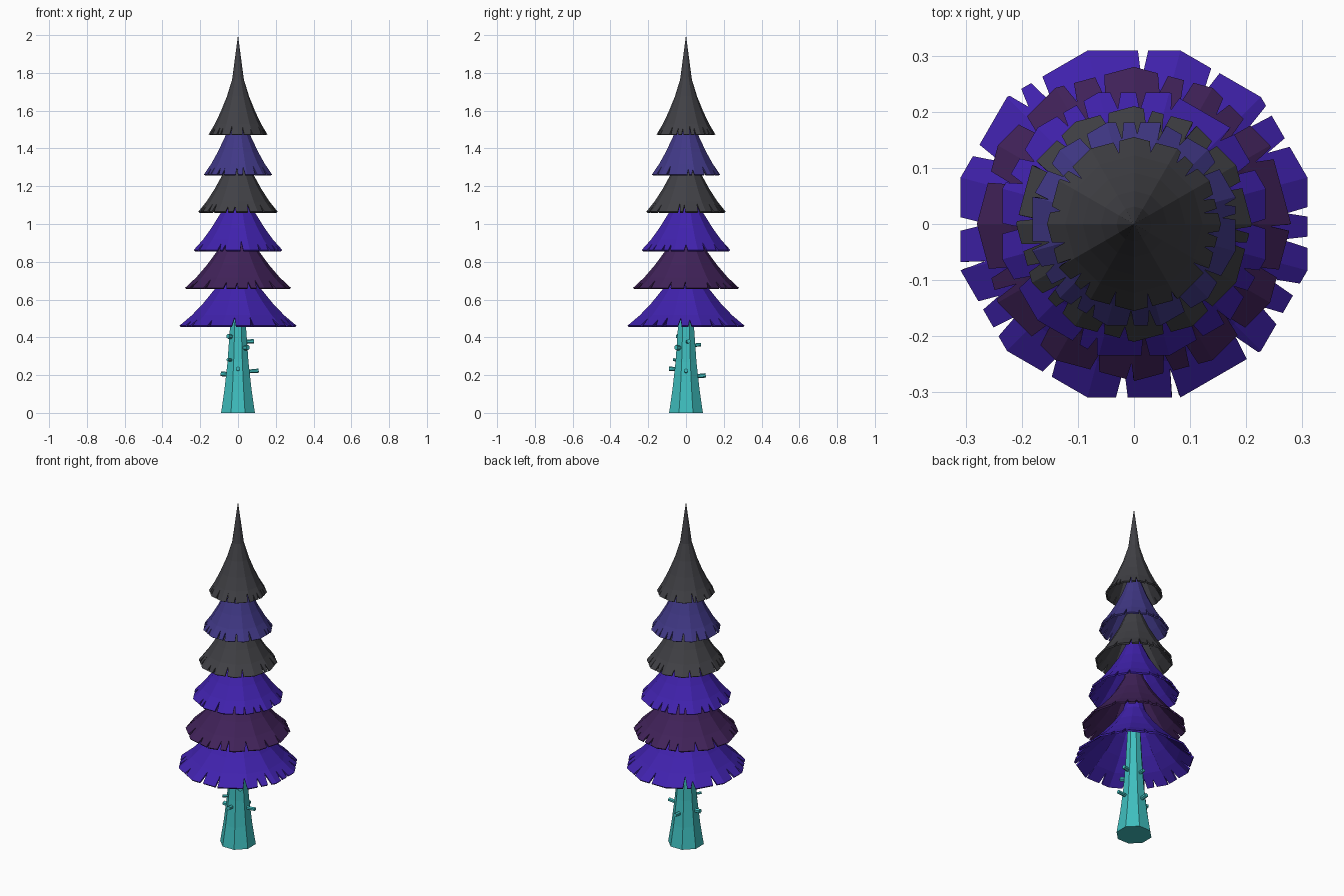
import bpy, bmesh, math, random
from mathutils import Vector

random.seed(4)
if "Cube" in bpy.data.objects:
    bpy.data.objects.remove(bpy.data.objects["Cube"], do_unlink=True)


def material(name, rgb):
    m = bpy.data.materials.new(name)
    m.use_nodes = True
    m.diffuse_color = (*rgb, 1)
    m.node_tree.nodes["Principled BSDF"].inputs["Base Color"].default_value = (*rgb, 1)
    return m


violet = material("violet", (0.052, 0.016, 0.42))
plum = material("plum", (0.052, 0.016, 0.10))
charcoal = material("charcoal", (0.052, 0.052, 0.06))
slate_blue = material("slate blue", (0.052, 0.04, 0.24))
teal = material("teal", (0.05, 0.52, 0.52))


def finish(name, bm, mat):
    bmesh.ops.recalc_face_normals(bm, faces=bm.faces)
    mesh = bpy.data.meshes.new(name)
    bm.to_mesh(mesh)
    bm.free()
    mesh.materials.append(mat)
    obj = bpy.data.objects.new(name, mesh)
    bpy.context.collection.objects.link(obj)
    return obj


# Shared foliage profile: radius fraction, height above the rim
PROFILE = [(1, 0), (0.79, 0.055), (0.59, 0.12), (0.38, 0.2), (0.2, 0.29)]
TIP = 0.525
NOTCHES = [87, 62, 40, 28, 4, -6, -22, -33, -48, -76, -94, -120,
           -142, -152, -166, 180, 155, 132, 124]


def foliage_tier(name, radius, z, turn, mat):
    """Twelve-sided flared shell with V notches cut into its rim."""
    columns = [(15 + 30 * k, "corner") for k in range(12)]
    for a in NOTCHES:
        half = random.uniform(1.5, 2.3)
        columns += [((a - half) % 360, "side"), (a % 360, "notch"),
                    ((a + half) % 360, "side")]
    columns.sort()
    bm = bmesh.new()
    grid = []
    for angle, kind in columns:
        # Keep points on the flat sides of the polygon
        off = math.radians((angle + 15) % 30 - 15)
        reach = radius * math.cos(math.radians(15)) / math.cos(off)
        direction = math.radians(angle + turn)
        column = []
        for row, (f, h) in enumerate(PROFILE):
            if row == 0 and kind == "notch":
                t = random.uniform(0.5, 0.85)
                f, h = 1 + (PROFILE[1][0] - 1) * t, PROFILE[1][1] * t
            column.append(bm.verts.new((reach * f * math.cos(direction),
                                        reach * f * math.sin(direction), z + h)))
        grid.append(column)
    tip = bm.verts.new((0, 0, z + TIP))
    for i, a in enumerate(grid):
        b = grid[(i + 1) % len(grid)]
        for r in range(len(PROFILE) - 1):
            bm.faces.new((a[r], b[r], b[r + 1], a[r + 1]))
        bm.faces.new((a[-1], b[-1], tip))
    obj = finish(name, bm, mat)
    # Open shells need their outside facing up
    if sum(p.normal.z for p in obj.data.polygons) < 0:
        obj.data.flip_normals()
    shell = obj.modifiers.new("thickness", "SOLIDIFY")
    shell.thickness = 0.01
    shell.offset = -1


# Foliage, bottom to top; corners alternate between neighbouring tiers
TIERS = [(0.32, 0.462, violet), (0.28, 0.662, plum), (0.243, 0.862, violet),
         (0.21, 1.065, charcoal), (0.187, 1.262, slate_blue), (0.155, 1.475, charcoal)]
for i, (radius, z, mat) in enumerate(TIERS):
    foliage_tier(f"foliage_tier_{i + 1}", radius, z, i * 75 if i % 2 else i * 60, mat)

# Flared eight-sided trunk
bm = bmesh.new()
rings = []
for r, z in [(0.097, 0), (0.078, 0.12), (0.06, 0.27), (0.047, 0.44), (0.035, 0.66)]:
    rings.append([bm.verts.new((r * math.cos(a), r * math.sin(a), z))
                  for a in [math.radians(22.5 + 45 * k) for k in range(8)]])
for lower, upper in zip(rings, rings[1:]):
    for k in range(8):
        n = (k + 1) % 8
        bm.faces.new((lower[k], lower[n], upper[n], upper[k]))
bm.faces.new(rings[0])
bm.faces.new(rings[-1])
finish("trunk", bm, teal)

# Broken branch stubs: direction in degrees, height, outer reach, thickness
STUBS = [(0, 0.215, 0.11, 0.011), (180, 0.2, 0.092, 0.013), (-90, 0.227, 0.09, 0.012),
         (90, 0.19, 0.105, 0.012), (10, 0.373, 0.085, 0.012), (-45, 0.34, 0.075, 0.014),
         (90, 0.355, 0.08, 0.01), (-130, 0.275, 0.085, 0.008), (-140, 0.4, 0.07, 0.013)]
for i, (angle, z, reach, thick) in enumerate(STUBS):
    a = math.radians(angle)
    way = Vector((math.cos(a), math.sin(a), 0.08)).normalized()
    bm = bmesh.new()
    bmesh.ops.create_cone(bm, cap_ends=True, segments=6, radius1=thick * 0.85,
                          radius2=thick, depth=reach - 0.02)
    stub = finish(f"branch_stub_{i + 1}", bm, teal)
    stub.rotation_euler = way.to_track_quat("Z", "Y").to_euler()
    stub.location = way * (reach + 0.02) / 2 + Vector((0, 0, z))
